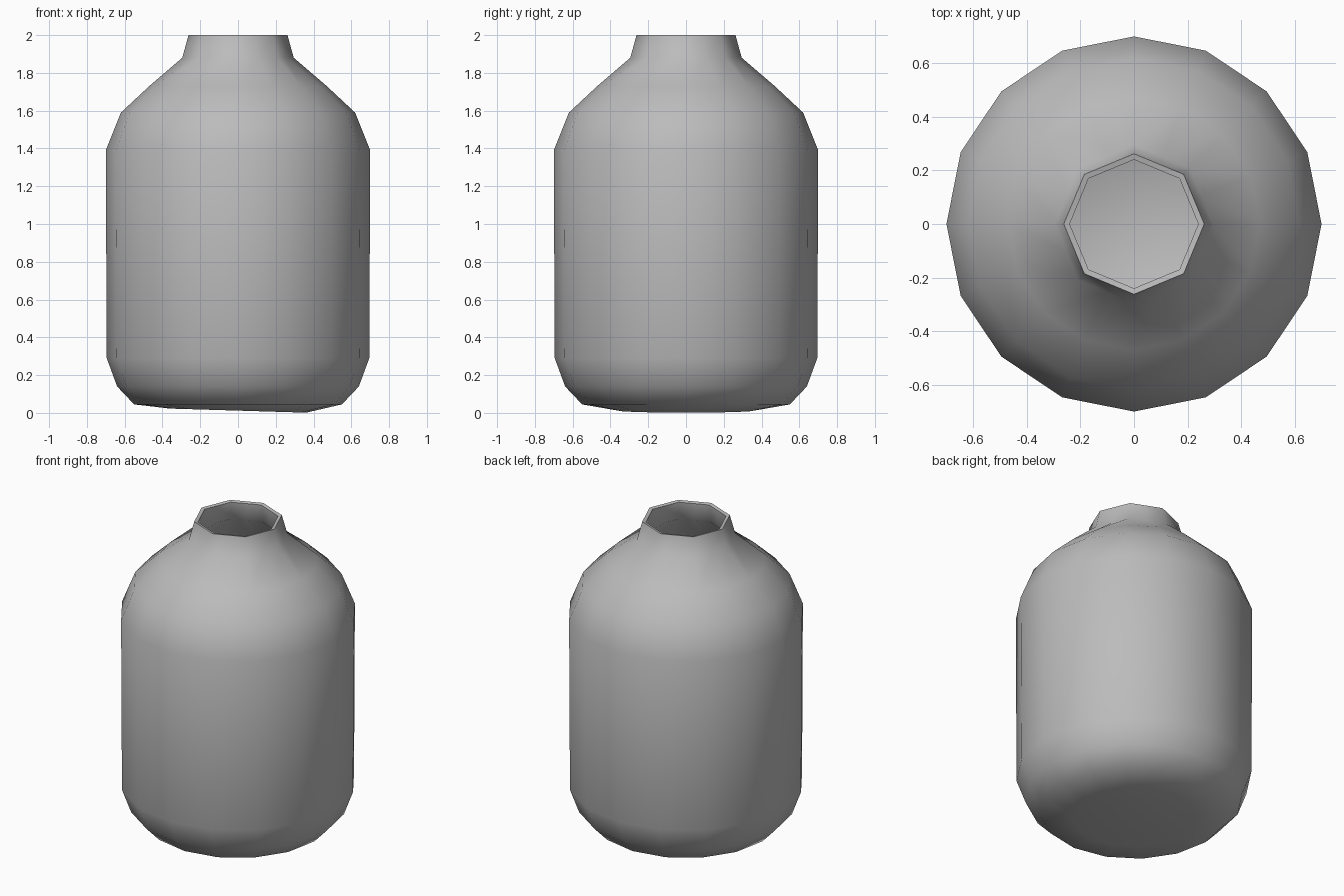
import bpy
import bmesh
from math import sin, cos, pi

cube = bpy.data.objects.get("Cube")
if cube:
    bpy.data.objects.remove(cube, do_unlink=True)

SIDES = 16

# Plain grey clay
clay = bpy.data.materials.new("grey_clay")
clay.use_nodes = True
grey = (0.5, 0.5, 0.5, 1)
clay.diffuse_color = grey
bsdf = clay.node_tree.nodes["Principled BSDF"]
bsdf.inputs["Base Color"].default_value = grey
bsdf.inputs["Roughness"].default_value = 0.8

# Radius and height, from the underside, up the wall, over the lip and down inside
outer = [(0.36, 0.0), (0.55, 0.045), (0.64, 0.14), (0.695, 0.29), (0.70, 1.39),
         (0.62, 1.59), (0.47, 1.73), (0.295, 1.88), (0.262, 2.0)]
inner = [(0.24, 1.995), (0.25, 1.88), (0.58, 1.58), (0.66, 1.38),
         (0.66, 0.3), (0.5, 0.07)]


def add_ring(bm, radius, height):
    """Round ring for the body, eight-sided ring for the neck."""
    ring = []
    for i in range(SIDES):
        a = 2 * pi * i / SIDES
        r = radius * cos(pi / 8) if height > 1.85 and i % 2 else radius
        # the underside lifts slightly on one side
        z = height + (0.012 - 0.03 * r * cos(a) if height < 0.03 else 0)
        ring.append(bm.verts.new((r * cos(a), r * sin(a), z)))
    return ring


# Jar: lathed shell with floor and underside
bm = bmesh.new()
rings = [add_ring(bm, r, z) for r, z in outer + inner]
for low, high in zip(rings, rings[1:]):
    for i in range(SIDES):
        j = (i + 1) % SIDES
        bm.faces.new((low[i], low[j], high[j], high[i]))
bm.faces.new(rings[0][::-1])
bm.faces.new(rings[-1])
bmesh.ops.recalc_face_normals(bm, faces=bm.faces)
mesh = bpy.data.meshes.new("jar")
bm.to_mesh(mesh)
bm.free()
mesh.materials.append(clay)

jar = bpy.data.objects.new("jar", mesh)
bpy.context.collection.objects.link(jar)
bpy.ops.object.select_all(action="DESELECT")
jar.select_set(True)
bpy.context.view_layer.objects.active = jar
bpy.ops.object.shade_smooth_by_angle(angle=pi / 3)
